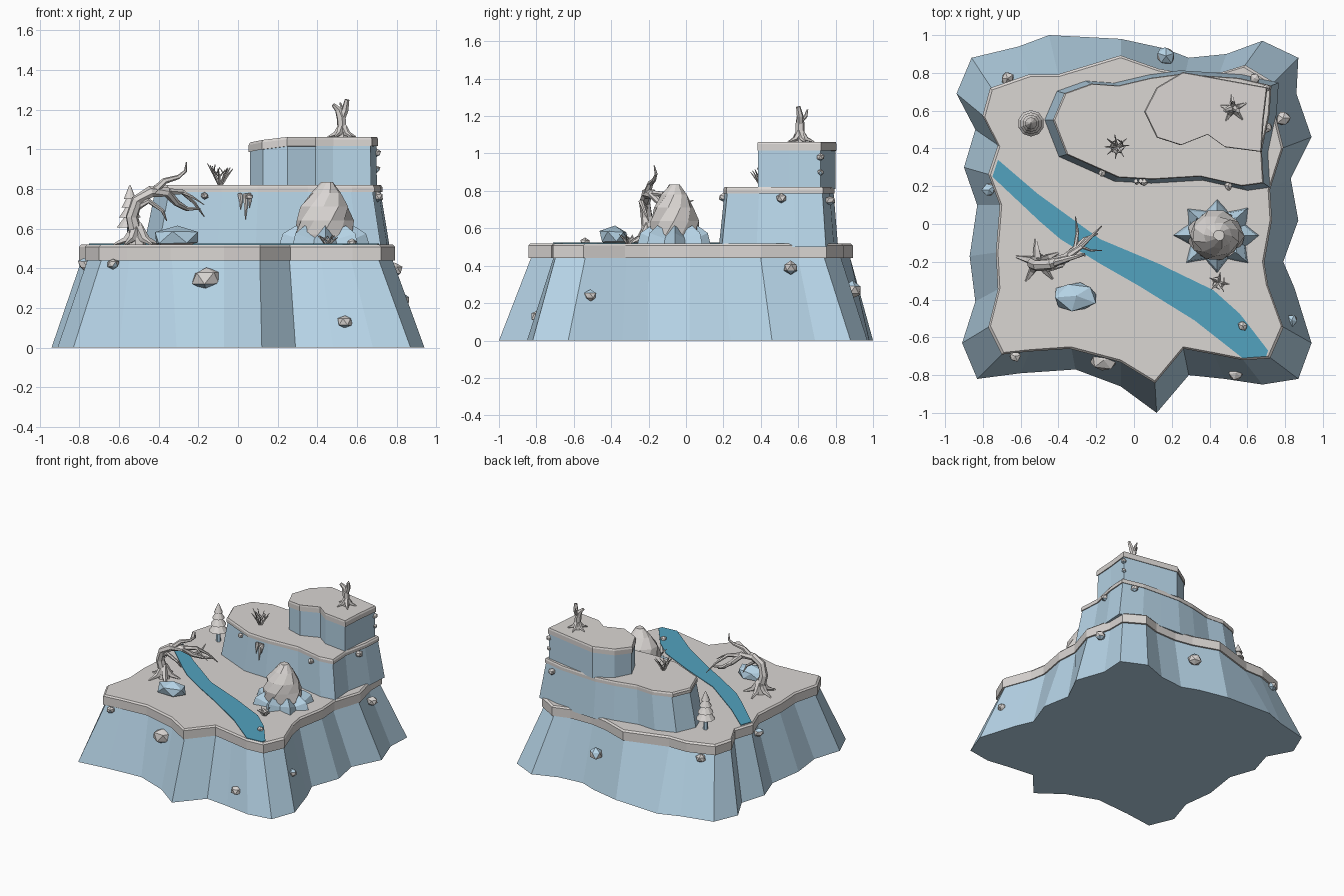
import bpy, bmesh, math, random
from mathutils import Vector, Matrix

if "Cube" in bpy.data.objects:
    bpy.data.objects.remove(bpy.data.objects["Cube"])

random.seed(4)


def material(name, *rgb):
    m = bpy.data.materials.new(name)
    m.diffuse_color = (*rgb, 1)
    m.use_nodes = True
    m.node_tree.nodes["Principled BSDF"].inputs["Base Color"].default_value = m.diffuse_color
    return m


SNOW = material("pale grey snow", 0.70, 0.67, 0.65)
ICE = material("light blue rock", 0.47, 0.66, 0.80)
WATER = material("teal water", 0.085, 0.36, 0.52)


def finish(name, bm, mats, rule=None):
    bmesh.ops.recalc_face_normals(bm, faces=bm.faces)
    bm.normal_update()
    if rule:
        for f in bm.faces:
            f.material_index = rule(f)
    me = bpy.data.meshes.new(name)
    bm.to_mesh(me)
    bm.free()
    for m in mats:
        me.materials.append(m)
    ob = bpy.data.objects.new(name, me)
    bpy.context.collection.objects.link(ob)
    return ob


def loft(bm, rings, close=True):
    """Skin a list of equal-length vertex rings and cap both ends."""
    vs = [[bm.verts.new(p) for p in r] for r in rings]
    n = len(vs[0])
    for a, b in zip(vs, vs[1:]):
        for i in range(n):
            bm.faces.new((a[i], a[(i + 1) % n], b[(i + 1) % n], b[i]))
    bm.faces.new(vs[0])
    bm.faces.new(vs[-1])


def ring(pts, z, s=1.0):
    cx = sum(p[0] for p in pts) / len(pts)
    cy = sum(p[1] for p in pts) / len(pts)
    return [Vector((cx + (x - cx) * s, cy + (y - cy) * s, z)) for x, y in pts]


def tier(name, low, top, z0, z1, z2, over=1.015, dip=None):
    """Blue cliff wall with an overhanging grey cap."""
    wall = [ring(low, z0), ring(top, z1 + 0.01, 0.995)]
    cap = [ring(top, z1, over), ring(top, z2 - 0.012, over), ring(top, z2)]
    if dip:
        for r in cap + wall[1:]:
            for v in r:
                v.z -= dip(v)
    bm = bmesh.new()
    loft(bm, wall)
    finish(name + "_cliff", bm, [ICE])
    bm = bmesh.new()
    loft(bm, cap)
    finish(name + "_cap", bm, [SNOW])


# Main cliff
base = [(-.86, .88), (-.61, .94), (-.45, 1), (-.07, .98), (.16, .93), (.29, .88), (.49, .9), (.68, .97),
        (.87, .88), (.86, .69), (.94, .46), (.83, .24), (.87, .02), (.79, -.2), (.85, -.34), (.94, -.63),
        (.87, -.82), (.68, -.85), (.48, -.82), (.29, -.8), (.12, -1), (-.07, -.86), (-.31, -.77), (-.6, -.79),
        (-.83, -.82), (-.91, -.63), (-.84, -.41), (-.87, -.17), (-.83, .1), (-.9, .3), (-.84, .5), (-.94, .69)]
plateau = [(-.75, .71), (-.55, .78), (-.4, .78), (-.07, .88), (.13, .81), (.27, .785), (.45, .79), (.58, .83),
           (.73, .74), (.73, .6), (.78, .4), (.71, .18), (.72, .02), (.68, -.2), (.7, -.32), (.78, -.54),
           (.71, -.7), (.57, -.71), (.42, -.68), (.26, -.65), (.11, -.83), (-.07, -.72), (-.335, -.65), (-.55, -.665),
           (-.69, -.68), (-.76, -.54), (-.71, -.34), (-.72, -.15), (-.70, .1), (-.76, .26), (-.71, .41), (-.79, .565)]
tier("lower", base, plateau, 0, .44, .52)

# Middle terrace
mid = [(-.42, .55), (-.36, .69), (-.22, .74), (-.08, .73), (.09, .77), (.24, .79), (.4, .78), (.55, .77),
       (.72, .73), (.71, .58), (.67, .39), (.68, .22), (.57, .205), (.35, .255), (.1, .24), (-.08, .25), (-.35, .37)]
tier("middle", [(p.x, p.y) for p in ring(mid, 0, 1.09)], mid, .5, .785, .82)

# Upper terrace, sagging a little at its left end
high = [(.06, .595), (.125, .72), (.26, .80), (.4, .775), (.7, .72), (.68, .55), (.67, .385),
        (.48, .41), (.39, .475), (.25, .42), (.125, .46)]
tier("upper", high, high, .81, 1.015, 1.062, 1.02, lambda v: max(0, .2 - v.x) * .2)

# River
river = [(-.75, .25), (-.72, .34), (-.51, .16), (-.18, -.08), (.13, -.21), (.42, -.35), (.56, -.475), (.71, -.67),
         (.70, -.70), (.575, -.71), (.32, -.51), (.03, -.33), (-.18, -.21), (-.39, -.08), (-.5, .015)]
bm = bmesh.new()
loft(bm, [ring(river, .517), ring(river, .525)])
finish("river", bm, [WATER])


def rock(name, loc, size, snow_from=-.35, sub=1, rough=.2):
    """Faceted boulder, grey on faces that look up enough."""
    bm = bmesh.new()
    bmesh.ops.create_icosphere(bm, subdivisions=sub, radius=1)
    turn = Matrix.Rotation(random.uniform(0, 6), 3, "Z")
    for v in bm.verts:
        p = turn @ v.co * random.uniform(1 - rough, 1 + rough * .4)
        v.co = Vector(loc) + Vector(p[i] * size[i] for i in range(3))
    return finish(name, bm, [SNOW, ICE], lambda f: 0 if f.normal.z > snow_from else 1)


# Loose stones set into the cliffs
stones = [(-.63, -.70, .42, .035), (.54, -.79, .13, .042), (.835, -.51, .24, .036), (.79, .56, .39, .045),
          (.17, .89, .27, .055), (-.67, .77, .41, .04), (-.77, .18, .42, .04), (.70, .51, .76, .033),
          (.70, .72, .98, .025), (.70, .72, .90, .02), (.575, -.54, .525, .028), (-.17, .27, .765, .022),
          (.5, .2, .765, .025), (.055, .22, .76, .02), (.64, .77, .75, .03)]
for i, (x, y, z, r) in enumerate(stones):
    rock(f"cliff_stone_{i + 1}", (x, y, z), (r, r, r * .9))
rock("large_cliff_stone", (-.16, -.72, .35), (.085, .06, .065))
rock("flat_boulder", (-.305, -.38, .555), (.135, .09, .065), .45)

# Big boulder with a jagged blue skirt
bm = bmesh.new()
prof = [(.50, .13, 0), (.57, .145, 0), (.64, .145, 0), (.71, .12, .005), (.78, .075, .015), (.835, .03, .02)]
loft(bm, [[Vector((.43 + dx + r * random.uniform(.9, 1.08) * math.cos(k * math.tau / 10 + j * .3),
                   -.06 + r * .92 * random.uniform(.9, 1.08) * math.sin(k * math.tau / 10 + j * .3), z))
           for k in range(10)] for j, (z, r, dx) in enumerate(prof)])
finish("big_boulder", bm, [SNOW])
bm = bmesh.new()
lobes = [.24, .18, .25, .165, .23, .17, .24, .18, .25, .165, .25, .17, .24, .165, .25, .18]
loft(bm, [[Vector((.44 + .95 * r * f * math.cos(k * math.tau / 16), -.06 + .85 * r * f * math.sin(k * math.tau / 16),
                   z + (.03 if k % 2 == 0 and f < 1 else 0))) for k, r in enumerate(lobes)]
          for z, f in ((.50, 1), (.545, .9), (.585, .62))])
finish("boulder_skirt", bm, [ICE])


def limb(bm, pts, sides=6):
    """Tapered tube through (x, y, z, radius) points."""
    ps = [Vector(p[:3]) for p in pts]
    rings = []
    for i, p in enumerate(ps):
        d = (ps[min(i + 1, len(ps) - 1)] - ps[max(i - 1, 0)]).normalized()
        u = d.cross(Vector((.31, .93, .17))).normalized()
        w = d.cross(u)
        rings.append([p + (u * math.cos(a) + w * math.sin(a)) * pts[i][3]
                      for a in (k * math.tau / sides for k in range(sides))])
    loft(bm, rings)


def roots(bm, x, y, z, reach, r, n):
    for k in range(n):
        a = k * math.tau / n + .4
        c, s = math.cos(a), math.sin(a)
        limb(bm, [(x, y, z + reach * .8, r), (x + c * reach * .45, y + s * reach * .45, z + reach * .2, r * .7),
                  (x + c * reach, y + s * reach, z, r * .2)], 5)


# Bent dead tree leaning over the river
bm = bmesh.new()
limb(bm, [(-.51, -.2, .5, .05), (-.515, -.2, .57, .036), (-.535, -.21, .66, .032), (-.51, -.22, .74, .03),
          (-.44, -.21, .785, .03), (-.36, -.18, .785, .026), (-.31, -.13, .73, .018), (-.26, -.08, .70, .012),
          (-.19, -.05, .70, .004)], 7)
limb(bm, [(-.43, -.21, .78, .022), (-.37, -.19, .84, .016), (-.30, -.17, .86, .011), (-.265, -.16, .89, .008),
          (-.26, -.17, .935, .003)])
limb(bm, [(-.36, -.18, .785, .02), (-.28, -.12, .785, .013), (-.22, -.06, .73, .009), (-.17, -.01, .66, .003)])
limb(bm, [(-.31, -.13, .73, .014), (-.30, -.04, .72, .009), (-.31, .04, .75, .003)])
limb(bm, [(-.52, -.21, .70, .018), (-.45, -.24, .74, .014), (-.38, -.22, .69, .01), (-.36, -.2, .64, .003)])
limb(bm, [(-.28, -.12, .785, .01), (-.23, -.14, .76, .006), (-.17, -.14, .72, .002)])
roots(bm, -.51, -.2, .52, .12, .028, 5)
finish("bent_dead_tree", bm, [SNOW])

# Dead stump on the summit
bm = bmesh.new()
limb(bm, [(.525, .61, 1.05, .032), (.525, .61, 1.1, .024), (.52, .61, 1.16, .024), (.505, .61, 1.2, .018),
          (.48, .6, 1.225, .01)])
limb(bm, [(.52, .61, 1.15, .02), (.54, .61, 1.2, .018), (.55, .6, 1.25, .012)])
limb(bm, [(.52, .61, 1.17, .014), (.525, .64, 1.2, .01), (.515, .65, 1.235, .004)])
roots(bm, .525, .61, 1.062, .075, .02, 5)
finish("summit_dead_tree", bm, [SNOW])


# Twiggy bushes
def bush(name, x, y, z, spread, height, n):
    bm = bmesh.new()
    for k in range(n):
        a = k * math.tau / n + random.uniform(-.2, .2)
        c, s, h = math.cos(a), math.sin(a), height * random.uniform(.7, 1)
        limb(bm, [(x, y, z - .01, .008), (x + c * spread * .5, y + s * spread * .5, z + h * .5, .006),
                  (x + c * spread, y + s * spread, z + h, .002)], 4)
        limb(bm, [(x + c * spread * .5, y + s * spread * .5, z + h * .5, .005),
                  (x + c * spread * .4 - s * .03, y + s * spread * .4 + c * .03, z + h * .95, .002)], 4)
    finish(name, bm, [SNOW])


bush("terrace_bush", -.09, .41, .82, .065, .11, 8)
bush("river_bush", .45, -.31, .52, .055, .05, 5)

# Fir tree: blue trunk, stacked grey skirts
bm = bmesh.new()
limb(bm, [(-.545, .533, .5, .018), (-.545, .533, .64, .014)])
finish("fir_trunk", bm, [ICE])
bm = bmesh.new()
for z, r, h in ((.605, .07, .08), (.655, .058, .075), (.705, .045, .07), (.75, .032, .068)):
    bmesh.ops.create_cone(bm, cap_ends=True, segments=10, radius1=r, radius2=r * .12, depth=h,
                          matrix=Matrix.Translation((-.545, .533, z + h / 2)))
finish("fir_foliage", bm, [SNOW])

# Hanging roots under the middle cap
bm = bmesh.new()
for dx, length in ((0, .08), (.025, .13), (.045, .07)):
    limb(bm, [(.01 + dx, .228, .775, .012), (.015 + dx, .215, .775 - length * .5, .009),
              (.012 + dx, .21, .775 - length, .002)], 5)
finish("hanging_roots", bm, [SNOW])
